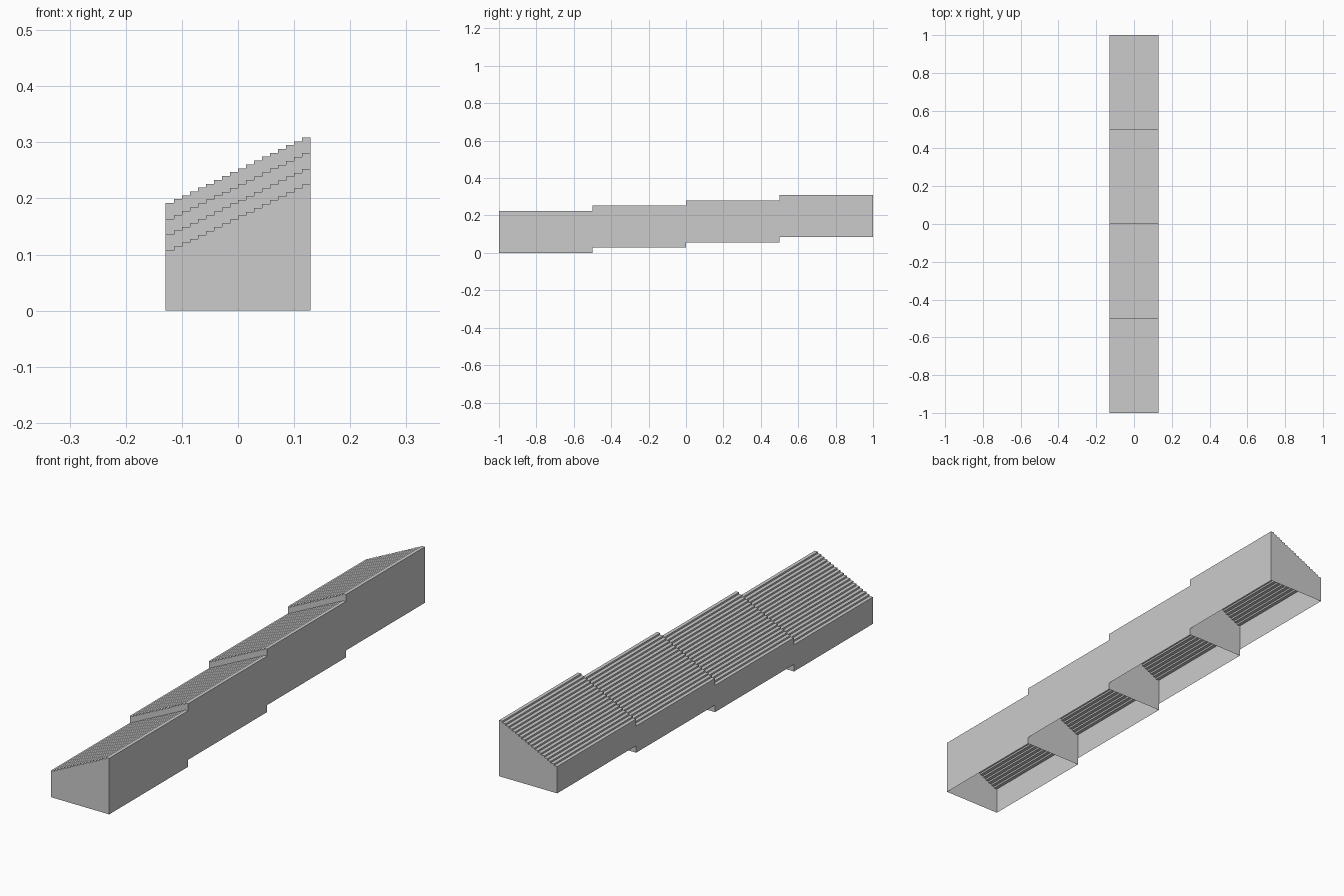
import bpy, bmesh

if "Cube" in bpy.data.objects:
    bpy.data.objects.remove(bpy.data.objects["Cube"])

STEPS, HALF_W = 18, 0.1288
LOW, HIGH = 0.1075, 0.2245      # side heights of one section
SECTIONS, LENGTH, LIFT = 4, 0.5, 0.0281


def stepped_profile():
    """Cross-section in x/z: flat base, stepped slope rising towards +x."""
    pts = [(-HALF_W, 0)]
    run = 2 * HALF_W / STEPS
    rise = (HIGH - LOW) / (STEPS - 1)
    for i in range(STEPS):
        z = LOW + i * rise
        pts += [(-HALF_W + i * run, z), (-HALF_W + (i + 1) * run, z)]
    return pts + [(HALF_W, 0)]


def section(name, y, z):
    """Hollow section with closed ends and an open underside."""
    bm = bmesh.new()
    rings = [[bm.verts.new((px, yy, z + pz)) for px, pz in stepped_profile()]
             for yy in (y, y + LENGTH)]
    front, back = rings
    for i in range(len(front) - 1):
        bm.faces.new((front[i], front[i + 1], back[i + 1], back[i]))
    bm.faces.new(front[::-1])
    bm.faces.new(back)
    bmesh.ops.recalc_face_normals(bm, faces=bm.faces)
    # make the stepped top point outwards
    bm.normal_update()
    if sum(f.normal.z for f in bm.faces) < 0:
        bmesh.ops.reverse_faces(bm, faces=bm.faces)
    mesh = bpy.data.meshes.new(name)
    bm.to_mesh(mesh)
    bm.free()
    bpy.context.collection.objects.link(bpy.data.objects.new(name, mesh))


# Four sections, each a little higher than the one in front
for n in range(SECTIONS):
    section(f"stepped_section_{n + 1}", -1 + n * LENGTH, n * LIFT)
